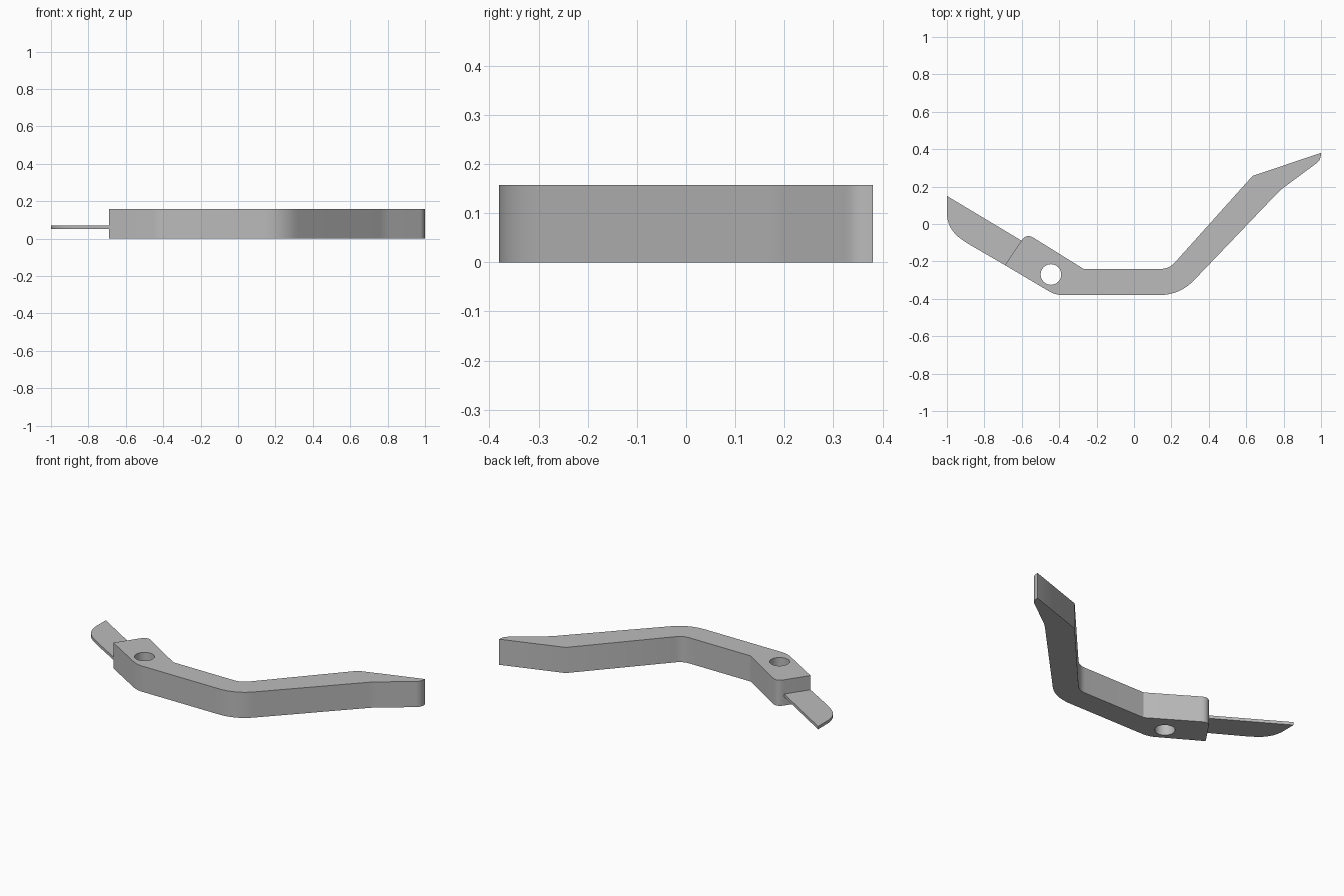
import bpy
import bmesh
import math
from mathutils import Vector

cube = bpy.data.objects.get("Cube")
if cube:
    bpy.data.objects.remove(cube, do_unlink=True)

grey = bpy.data.materials.new("plain grey")
grey.use_nodes = True
grey.diffuse_color = (0.5, 0.5, 0.5, 1)
grey.node_tree.nodes["Principled BSDF"].inputs["Base Color"].default_value = (0.5, 0.5, 0.5, 1)


def rounded(corners, steps=8):
    """Outline from (x, y, tangent length); corners with a length are rounded."""
    points = []
    for i, (x, y, length) in enumerate(corners):
        here = Vector((x, y))
        if not length:
            points.append(here)
            continue
        before = Vector(corners[i - 1][:2])
        after = Vector(corners[(i + 1) % len(corners)][:2])
        start = here + (before - here).normalized() * length
        end = here + (after - here).normalized() * length
        for s in range(steps + 1):
            t = s / steps
            points.append(start * (1 - t) ** 2 + here * 2 * t * (1 - t) + end * t * t)
    return points


def plate(name, outline, bottom, top):
    """Extrude a flat outline upwards."""
    bm = bmesh.new()
    face = bm.faces.new([bm.verts.new((p.x, p.y, bottom)) for p in outline])
    grown = bmesh.ops.extrude_face_region(bm, geom=[face])
    verts = [g for g in grown["geom"] if isinstance(g, bmesh.types.BMVert)]
    bmesh.ops.translate(bm, verts=verts, vec=(0, 0, top - bottom))
    bmesh.ops.recalc_face_normals(bm, faces=bm.faces)
    mesh = bpy.data.meshes.new(name)
    bm.to_mesh(mesh)
    bm.free()
    mesh.materials.append(grey)
    obj = bpy.data.objects.new(name, mesh)
    bpy.context.collection.objects.link(obj)
    return obj


def smooth(obj):
    bpy.ops.object.select_all(action="DESELECT")
    obj.select_set(True)
    bpy.context.view_layer.objects.active = obj
    bpy.ops.object.shade_smooth_by_angle(angle=math.radians(30))


# Bent handle with a pointed tail
handle = plate("handle", rounded([
    (-0.69, -0.22, 0),
    (-0.42, -0.38, 0.04),
    (0.245, -0.38, 0.11),
    (0.783, 0.182, 0.03),
    (0.999, 0.342, 0.03),
    (0.999, 0.38, 0),
    (0.634, 0.257, 0),
    (0.188, -0.24, 0.045),
    (-0.27, -0.24, 0),
    (-0.575, -0.05, 0.045),
]), 0, 0.157)

# Round hole through the head of the handle
centre = Vector((-0.444, -0.27))
ring = [centre + 0.055 * Vector((math.cos(a), math.sin(a)))
        for a in (math.tau * i / 40 for i in range(40))]
cutter = plate("hole_cutter", ring, -0.1, 0.3)
cutter.hide_render = True
cut = handle.modifiers.new("hole", "BOOLEAN")
cut.operation = "DIFFERENCE"
cut.solver = "EXACT"
cut.object = cutter
bpy.context.view_layer.objects.active = handle
bpy.ops.object.modifier_apply(modifier=cut.name)
bpy.data.objects.remove(cutter, do_unlink=True)
smooth(handle)

# Thin blade with a curved end, seated in the head
blade = plate("blade", rounded([
    (-0.60, -0.09, 0),
    (-1.0, 0.15, 0),
    (-1.0, 0.035, 0.025),
    (-0.985, -0.015, 0.025),
    (-0.95, -0.062, 0.025),
    (-0.89, -0.104, 0.03),
    (-0.688, -0.221, 0),
    (-0.67, -0.22, 0),
]), 0.052, 0.07)
smooth(blade)
